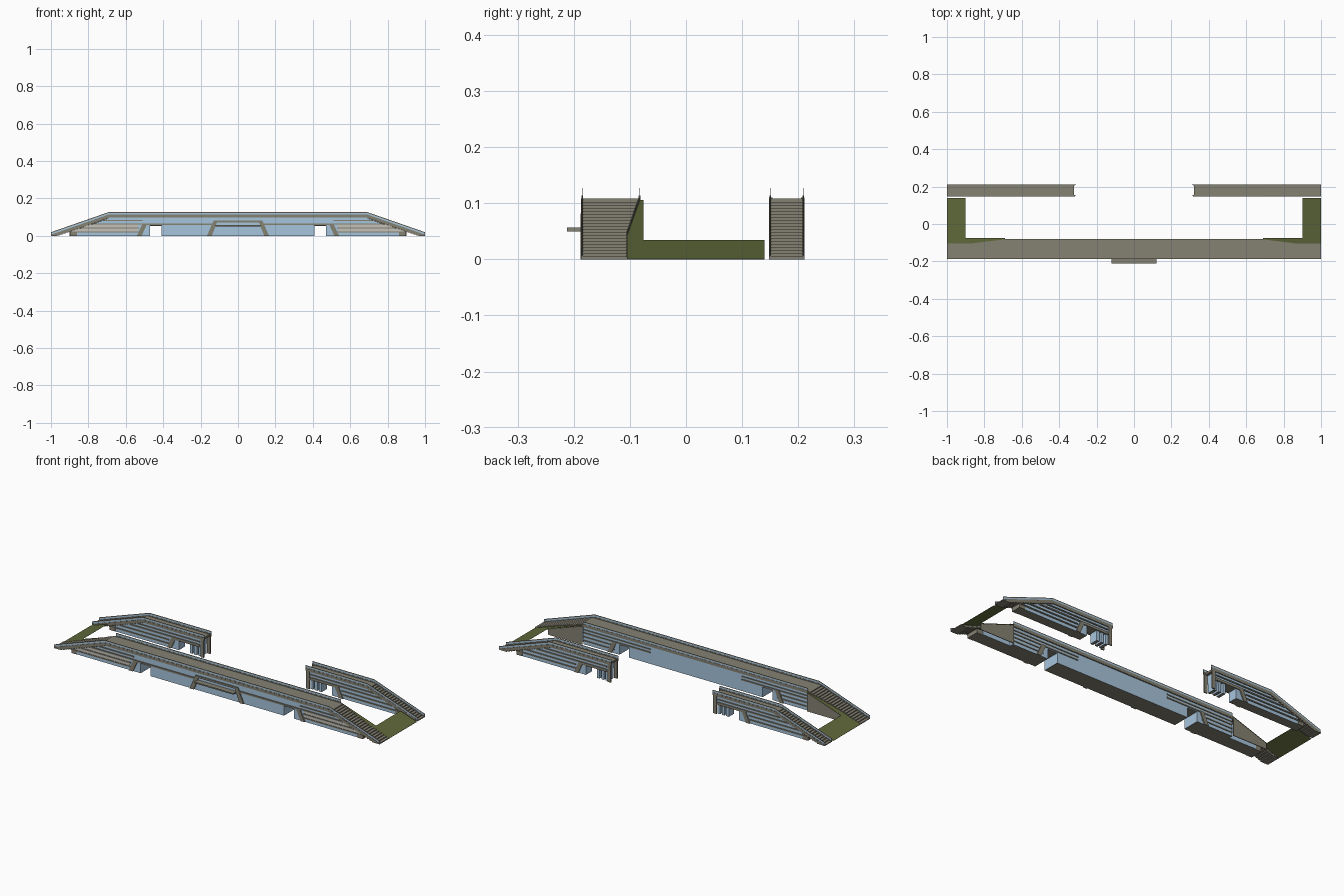
import bpy, bmesh

if "Cube" in bpy.data.objects:
    bpy.data.objects.remove(bpy.data.objects["Cube"])

def mat(name, c):
    m = bpy.data.materials.new(name)
    m.diffuse_color = (*c, 1)
    m.use_nodes = True
    m.node_tree.nodes["Principled BSDF"].inputs["Base Color"].default_value = m.diffuse_color
    return m

GRAY = mat("warm_gray", (0.235, 0.22, 0.17))
BLUE = mat("glass_blue", (0.39, 0.56, 0.72))
LIGHT = mat("pale_stone", (0.55, 0.54, 0.49))
OLIVE = mat("olive_grass", (0.115, 0.14, 0.042))

def finish(name, bm, m):
    bmesh.ops.recalc_face_normals(bm, faces=bm.faces)
    if m is BLUE:  # glazed bodies have gray undersides
        bm.normal_update()
        for f in bm.faces:
            f.material_index = 1 if f.normal.z < -0.9 else 0
    me = bpy.data.meshes.new(name)
    bm.to_mesh(me)
    bm.free()
    me.materials.append(m)
    if m is BLUE:
        me.materials.append(GRAY)
    ob = bpy.data.objects.new(name, me)
    bpy.context.collection.objects.link(ob)
    return ob

def add_hull(bm, a, b):
    """Bridge two matching loops into a closed solid."""
    va = [bm.verts.new(p) for p in a]
    vb = [bm.verts.new(p) for p in b]
    n = len(a)
    bm.faces.new(va)
    bm.faces.new(vb[::-1])
    for i in range(n):
        j = (i + 1) % n
        bm.faces.new((va[i], va[j], vb[j], vb[i]))

def prism(name, pts, y0, y1, m, s=1):
    """Extrude an x-z outline along y; s=-1 mirrors in x."""
    bm = bmesh.new()
    add_hull(bm, [(s * x, y0, z) for x, z in pts], [(s * x, y1, z) for x, z in pts])
    return finish(name, bm, m)

def box(name, x0, x1, y0, y1, z0, z1, m, s=1):
    return prism(name, [(x0, z0), (x1, z0), (x1, z1), (x0, z1)], y0, y1, m, s)

def ribbon(name, path, lo, hi, t, m, s=1):
    """Upright strip of thickness t following a path."""
    bm = bmesh.new()
    rings = []
    for x, y, z in path:
        a, b = max(0, z + lo), max(0.002, z + hi)
        rings.append([bm.verts.new((s * x, y + dy, zz))
                      for dy, zz in ((-t/2, a), (t/2, a), (t/2, b), (-t/2, b))])
    for r, q in zip(rings, rings[1:]):
        for i in range(4):
            j = (i + 1) % 4
            bm.faces.new((r[i], r[j], q[j], q[i]))
    bm.faces.new(rings[0])
    bm.faces.new(rings[-1][::-1])
    return finish(name, bm, m)

DECK, TOP_X, STEPS = 0.108, 0.69, 20
SLOPE = DECK / (1 - TOP_X)

def parapet(name, path, s):
    ribbon(name + "_stringer", path, -0.010, 0.006, 0.003, GRAY, s)
    ribbon(name + "_glass", path, 0.006, 0.014, 0.001, BLUE, s)
    ribbon(name + "_handrail", path, 0.014, 0.019, 0.001, GRAY, s)

def stairs(name, y0, inner, s):
    """Flight of steps; inner(x) gives the far y edge."""
    bm = bmesh.new()
    dx = (1 - TOP_X) / STEPS
    for i in range(STEPS):
        xa, xb = 1 - i * dx, 1 - (i + 1) * dx
        z1 = (i + 1) * DECK / STEPS
        z0 = max(0, z1 - 0.016)
        loop = [(xa, y0), (xb, y0), (xb, inner(xb)), (xa, inner(xa))]
        add_hull(bm, [(s * x, y, z0) for x, y in loop], [(s * x, y, z1) for x, y in loop])
    finish(name, bm, GRAY)

def slope_x(z):
    return 1 - (z + 0.012) / SLOPE

def ribs(name, y0, y1, inner_low, inner_high, s, far=slope_x):
    """Horizontal cladding strips."""
    for i, (z, h) in enumerate(((0.018, 0.006), (0.039, 0.006), (0.060, 0.007), (0.078, 0.006))):
        xi = inner_low if z < 0.055 else inner_high
        box(f"{name}_rib_{i}", xi, far(z + h), y0, y1, z, z + h, GRAY, s)

def leg(name, y0, y1, s):
    prism(name, [(0.515, 0), (0.54, 0), (0.51, 0.066), (0.485, 0.066)], y0, y1, GRAY, s)

LOWER = [(0.47, 0), (0.86, 0), (0.86, 0.033), (0.80, 0.055), (0.47, 0.055)]

# ---------- front long building ----------
YF, YB = -0.187, -0.083
def inner_edge(x):
    t = min(1, max(0, (0.87 - x) / (0.87 - TOP_X)))
    return -0.105 + t * (YB + 0.105)

box("front_deck", -TOP_X, TOP_X, YF, YB, 0.097, DECK, GRAY)
prism("front_upper_body", [(-0.69, 0.055), (0.69, 0.055), (0.69, 0.098), (-0.69, 0.098)],
      -0.182, -0.087, BLUE)
box("front_center_hall", -0.41, 0.41, -0.182, -0.087, 0, 0.056, BLUE)

for s, side in ((-1, "left"), (1, "right")):
    f = "front_" + side
    prism(f + "_lower_body", LOWER, -0.182, -0.108, BLUE, s)
    box(f + "_lower_body_back", 0.47, TOP_X, -0.11, -0.087, 0, 0.056, BLUE, s)
    prism(f + "_slope_body", [(0.69, 0.05), (0.81, 0.05), (0.69, 0.095)], -0.182, -0.105, BLUE, s)
    stairs(f + "_stairs", YF, inner_edge, s)
    parapet(f + "_outer", [(1, YF + 0.002, 0), (TOP_X, YF + 0.002, DECK), (0, YF + 0.002, DECK)], s)
    parapet(f + "_inner", [(TOP_X, YB, DECK), (0, YB, DECK)], s)
    # low curb beside the grass
    ribbon(f + "_inner_curb", [(x, inner_edge(x), (1 - x) * SLOPE) for x in (1, 0.87, TOP_X)],
           -0.010, 0.003, 0.002, GRAY, s)
    ribs(f + "_face", YF, -0.18, 0.53, 0.51, s)
    ribs(f + "_rear", -0.088, YB, 0.50, 0.28, s, far=lambda z: TOP_X)
    # pale panels between the strips
    for i, (z0, z1) in enumerate(((0.024, 0.039), (0.045, 0.060))):
        prism(f"{f}_panel_{i}", [(0.54, z0), (slope_x(z0), z0), (slope_x(z1), z1), (0.53, z1)],
              -0.184, -0.181, LIGHT, s)
    leg(f + "_leg", -0.1875, -0.181, s)
    leg(f + "_rear_leg", -0.088, -0.082, s)
    box(f + "_lintel", 0.13, 0.51, -0.1872, -0.181, 0.057, 0.066, GRAY, s)
    box(f + "_end_post", 0.86, 0.895, -0.184, -0.112, 0, 0.024, GRAY, s)
    # entrance portal leg
    prism(f + "_portal_leg", [(0.14, 0), (0.166, 0), (0.130, 0.082), (0.108, 0.082)],
          -0.188, -0.181, GRAY, s)
box("portal_beam", -0.125, 0.125, -0.188, -0.181, 0.072, 0.082, GRAY)
box("portal_canopy", -0.12, 0.12, -0.212, -0.182, 0.050, 0.057, GRAY)

# ---------- grass banks joining front and back ----------
BANK = [(1, 0.14), (0.9, 0.14), (0.9, -0.076), (0.69, -0.076),
        (0.69, -0.083), (0.87, -0.105), (1, -0.105)]
for s, side in ((-1, "left"), (1, "right")):
    bm = bmesh.new()
    top = [(s * x, y, (1 - x) * 0.338 + 0.001) for x, y in BANK]
    add_hull(bm, top, [(x, y, max(0, z - 0.001)) for x, y, z in top])
    finish(side + "_grass_bank", bm, OLIVE)
    prism(side + "_retaining_wall", [(0.9, 0), (0.69, 0), (0.69, 0.103), (0.9, 0.032)],
          -0.080, -0.0765, GRAY, s)

# ---------- two short back buildings ----------
RF, RB, END = 0.148, 0.211, 0.32
for s, side in ((-1, "left"), (1, "right")):
    b = "back_" + side
    box(b + "_deck", END, TOP_X, RF, RB, 0.097, DECK, GRAY, s)
    prism(b + "_upper_body", [(0.335, 0.055), (0.80, 0.055), (0.69, 0.098), (0.335, 0.098)],
          0.153, 0.206, BLUE, s)
    prism(b + "_lower_body", LOWER, 0.153, 0.206, BLUE, s)
    stairs(b + "_stairs", RF, lambda x: RB, s)
    for y, face in ((RF + 0.002, "inner"), (RB - 0.002, "outer")):
        parapet(f"{b}_{face}", [(1, y, 0), (TOP_X, y, DECK), (0.31, y, DECK)], s)
        ya, yb = (RF, 0.154) if face == "inner" else (0.205, RB)
        ribs(f"{b}_{face}", ya, yb, 0.53, 0.34, s)
        leg(f"{b}_{face}_leg", ya, yb, s)
        box(f"{b}_{face}_lintel", 0.33, 0.51, ya, yb, 0.053, 0.060, GRAY, s)
        box(f"{b}_{face}_end_frame", 0.315, 0.335, ya, yb, 0, 0.11, GRAY, s)
    # pillars under the open end
    for i in range(3):
        x = 0.335 + i * 0.027
        box(f"{b}_pillar_{i}", x, x + 0.016, 0.156, 0.203, 0, 0.056, BLUE, s)
    box(b + "_end_post", 0.86, 0.895, 0.151, 0.208, 0, 0.024, GRAY, s)
